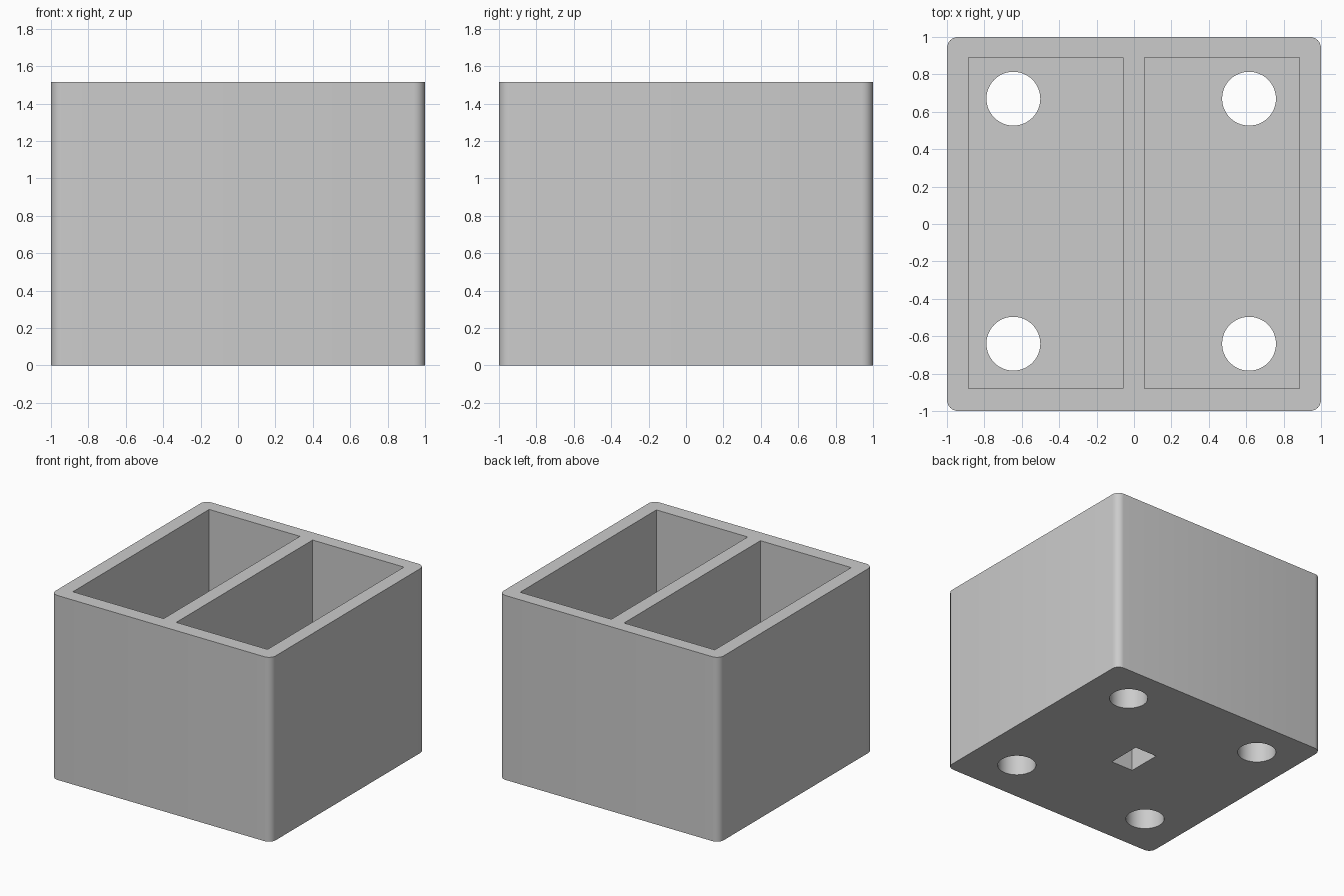
import bpy
import math

cube = bpy.data.objects.get("Cube")
if cube:
    bpy.data.objects.remove(cube, do_unlink=True)

HEIGHT = 1.515
FLOOR = 0.24

grey = bpy.data.materials.new("light_grey")
grey.use_nodes = True
colour = (0.6, 0.6, 0.6, 1)
grey.diffuse_color = colour
grey.node_tree.nodes["Principled BSDF"].inputs["Base Color"].default_value = colour


def box(name, x0, x1, y0, y1, z0, z1):
    bpy.ops.mesh.primitive_cube_add(size=1, location=((x0 + x1) / 2, (y0 + y1) / 2, (z0 + z1) / 2))
    obj = bpy.context.object
    obj.name = name
    obj.scale = (x1 - x0, y1 - y0, z1 - z0)
    bpy.ops.object.transform_apply(location=True, rotation=False, scale=True)
    obj.data.materials.append(grey)
    return obj


def apply(obj, mod):
    bpy.context.view_layer.objects.active = obj
    bpy.ops.object.modifier_apply(modifier=mod.name)


def cut(obj, cutter):
    cutter.hide_render = True
    mod = obj.modifiers.new("cut", 'BOOLEAN')
    mod.operation = 'DIFFERENCE'
    mod.solver = 'EXACT'
    mod.object = cutter
    apply(obj, mod)
    bpy.data.objects.remove(cutter, do_unlink=True)


# Outer block with rounded upright corners
holder = box("two_pocket_holder", -1, 1, -1, 1, 0, HEIGHT)
weights = holder.data.attributes.new("bevel_weight_edge", 'FLOAT', 'EDGE')
for edge in holder.data.edges:
    a, b = (holder.data.vertices[i].co for i in edge.vertices)
    weights.data[edge.index].value = float(abs(a.z - b.z) > 0.1)
bevel = holder.modifiers.new("round_corners", 'BEVEL')
bevel.limit_method = 'WEIGHT'
bevel.width = 0.06
bevel.segments = 6
apply(holder, bevel)

# Two open pockets either side of the divider
for x0, x1 in ((-0.885, -0.06), (0.055, 0.885)):
    cut(holder, box("pocket_cutter", x0, x1, -0.88, 0.89, FLOOR, HEIGHT + 0.2))

# Round holes through the floor
for x in (-0.645, 0.615):
    for y in (-0.64, 0.67):
        bpy.ops.mesh.primitive_cylinder_add(vertices=48, radius=0.144, depth=1, location=(x, y, 0))
        drill = bpy.context.object
        drill.data.materials.append(grey)
        cut(holder, drill)

# Blind slot under the divider
cut(holder, box("slot_cutter", -0.1, 0.1, -0.14, 0.14, -0.2, 0.18))

bpy.ops.object.select_all(action='DESELECT')
holder.select_set(True)
bpy.context.view_layer.objects.active = holder
bpy.ops.object.shade_smooth_by_angle(angle=math.radians(30))
